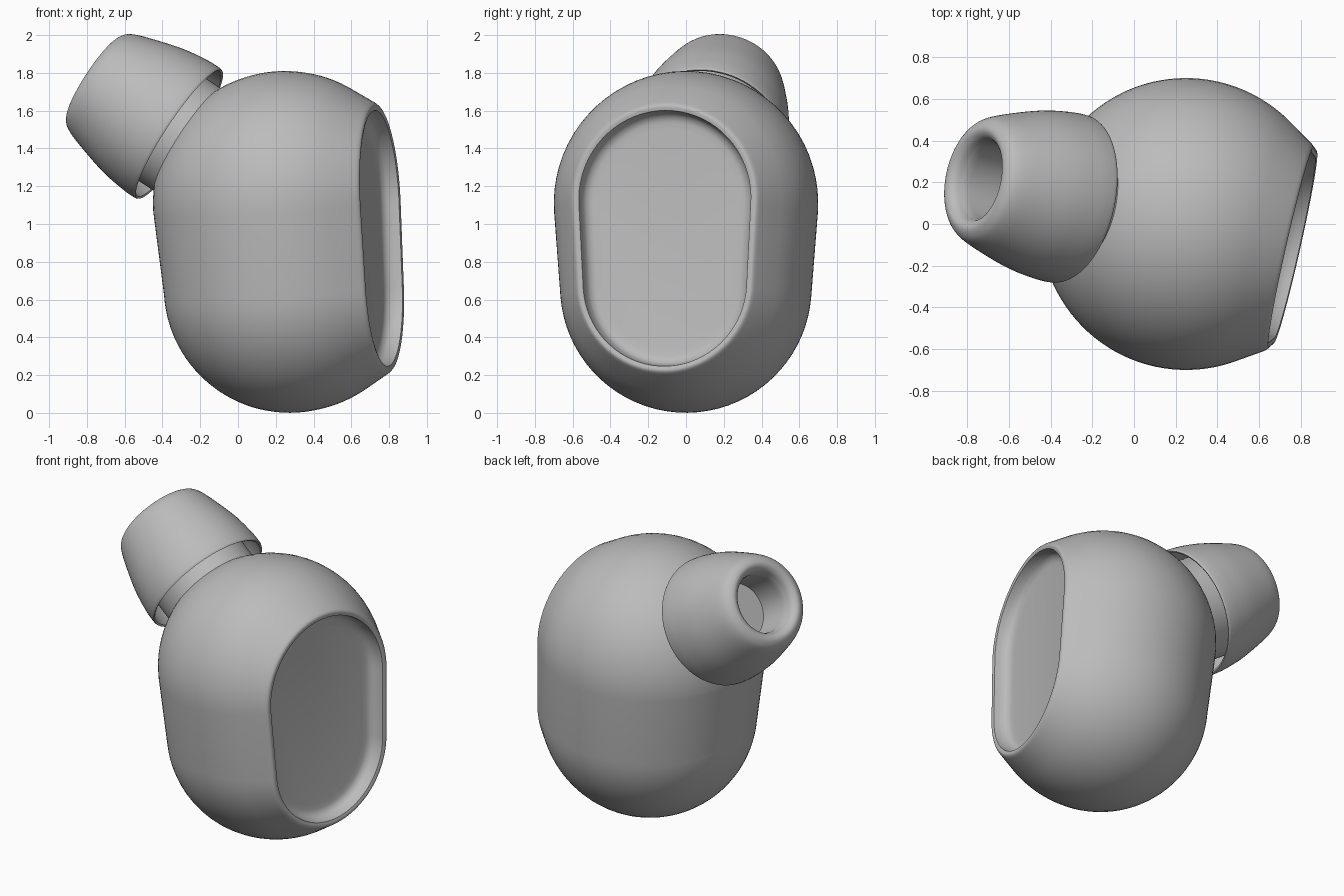
import bpy, bmesh, math
from mathutils import Vector

cube = bpy.data.objects.get("Cube")
if cube:
    bpy.data.objects.remove(cube, do_unlink=True)

grey = bpy.data.materials.new("matte grey")
grey.use_nodes = True
COLOUR = (0.5, 0.5, 0.5, 1)
grey.diffuse_color = COLOUR
grey.node_tree.nodes["Principled BSDF"].inputs["Base Color"].default_value = COLOUR


def smooth_path(points, steps=5):
    """Catmull-Rom curve through (distance, radius) points."""
    pts = [Vector(p) for p in points]
    pts = [pts[0] * 2 - pts[1]] + pts + [pts[-1] * 2 - pts[-2]]
    out = []
    for a, b, c, d in zip(pts, pts[1:], pts[2:], pts[3:]):
        for i in range(steps):
            s = i / steps
            out.append(0.5 * (2 * b + (c - a) * s + (2 * a - 5 * b + 4 * c - d) * s ** 2
                              + (3 * b - a - 3 * c + d) * s ** 3))
    return [tuple(p) for p in out] + [tuple(points[-1])]


def loft(name, profile, axis, up, top, span=0.0, taper=1.0, lean=0.0, cap=False, half=36):
    """Sweep a profile around an axis, stretched into a capsule outline by span."""
    n = Vector(axis).normalized()
    v = Vector(up)
    v = (v - n * v.dot(n)).normalized()
    u = v.cross(n)
    top = Vector(top)
    low = top - v * span
    bm = bmesh.new()
    rings = []
    for t, r in profile:
        ring = []
        for centre, scale, start, sweep in ((top, 1, -lean, math.pi + 2 * lean),
                                            (low, taper, math.pi + lean, math.pi - 2 * lean)):
            depth = t * scale if t < 0 else t
            for i in range(half + 1):
                a = start + sweep * i / half
                ring.append(bm.verts.new(centre + n * depth
                            + (u * math.cos(a) + v * math.sin(a)) * r * scale))
        rings.append(ring)
    count = len(rings[0])
    for a, b in zip(rings, rings[1:]):
        for i in range(count):
            j = (i + 1) % count
            bm.faces.new((a[i], a[j], b[j], b[i]))
    if cap:
        bm.faces.new(rings[-1])
    bmesh.ops.remove_doubles(bm, verts=bm.verts, dist=0.00005)
    bmesh.ops.recalc_face_normals(bm, faces=bm.faces)
    mesh = bpy.data.meshes.new(name)
    bm.to_mesh(mesh)
    bm.free()
    mesh.materials.append(grey)
    obj = bpy.data.objects.new(name, mesh)
    bpy.context.collection.objects.link(obj)
    bpy.ops.object.select_all(action="DESELECT")
    obj.select_set(True)
    bpy.context.view_layer.objects.active = obj
    bpy.ops.object.shade_smooth_by_angle(angle=math.radians(35))
    return obj


# Body: round back, straight shoulder, thin rim and a dished outer face
R, SPAN, TAPER = 0.70, 0.445, 0.95
shoulder = math.acos(-0.36 / R)
back = [(-R * math.cos(shoulder * i / 36), R * math.sin(shoulder * i / 36)) for i in range(37)]
rim = smooth_path([(0.495, 0.515), (0.51, 0.502), (0.516, 0.488), (0.512, 0.467)], 3)
dish = smooth_path([(0.475, 0.462), (0.445, 0.448), (0.425, 0.42), (0.418, 0.375)], 4)
loft("earbud_body", back + rim + dish, (1, -0.225, 0.05), (-0.05, 0, 1), (0.25, 0, 1.11),
     SPAN, TAPER, math.asin(R * (1 - TAPER) / SPAN), cap=True)

# Nozzle and soft tip share one axis pointing out of the body
AXIS, FLARE = (-0.82, 0.18, 0.54), (-0.31, 0.12, 1.475)
loft("nozzle", [(-0.3, 0.325), (0.3, 0.325)], AXIS, (0, 0, 1), FLARE)

# Tip: sound hole, rounded mouth, flared skirt, then back up inside the skirt
hole = [(0.25, 0), (0.25, 0.185), (0.45, 0.185)]
skirt = smooth_path([(0.48, 0.187), (0.53, 0.205), (0.552, 0.238), (0.54, 0.275), (0.505, 0.305),
                     (0.42, 0.337), (0.24, 0.387), (0.1, 0.408), (0.02, 0.411), (0, 0.406)])
inside = [(0.005, 0.395), (0.1, 0.392), (0.2, 0.375), (0.26, 0.325)]
loft("ear_tip", hole + skirt + inside, AXIS, (0, 0, 1), FLARE)
